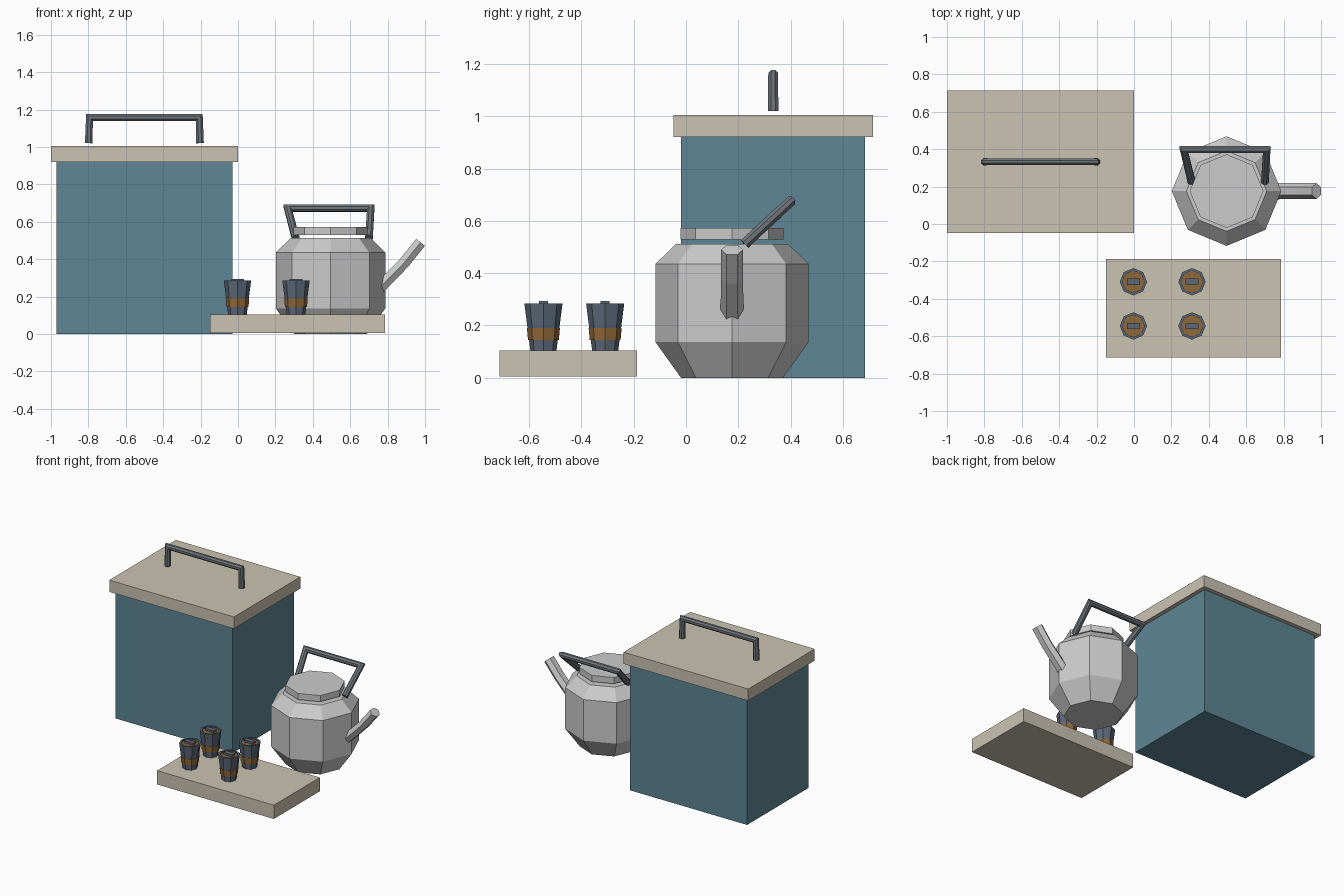
import bpy, bmesh, math
from mathutils import Vector

if "Cube" in bpy.data.objects:
    bpy.data.objects.remove(bpy.data.objects["Cube"])


def material(name, r, g, b):
    m = bpy.data.materials.new(name)
    m.diffuse_color = (r, g, b, 1)
    m.use_nodes = True
    m.node_tree.nodes["Principled BSDF"].inputs["Base Color"].default_value = m.diffuse_color
    return m


BLUE = material("blue_paint", 0.11, 0.24, 0.30)
CREAM = material("cream", 0.60, 0.55, 0.45)
SLATE = material("slate", 0.11, 0.14, 0.19)
ORANGE = material("orange", 0.28, 0.14, 0.04)
DARK = material("dark_metal", 0.16, 0.18, 0.20)


def finish(name, bm, mat=None):
    bmesh.ops.recalc_face_normals(bm, faces=bm.faces)
    mesh = bpy.data.meshes.new(name)
    bm.to_mesh(mesh)
    bm.free()
    ob = bpy.data.objects.new(name, mesh)
    bpy.context.collection.objects.link(ob)
    if mat:
        mesh.materials.append(mat)
    return ob


def box(name, x, y, z, mat=None):
    bm = bmesh.new()
    bmesh.ops.create_cube(bm, size=1)
    for v in bm.verts:
        v.co = [(lo + hi) / 2 + c * (hi - lo) for c, (lo, hi) in zip(v.co, (x, y, z))]
    return finish(name, bm, mat)


def skin(name, rings, mat=None):
    """Join matching rings of points with quads and cap both ends."""
    bm = bmesh.new()
    loops = [[bm.verts.new(p) for p in ring] for ring in rings]
    n = len(loops[0])
    for a, b in zip(loops, loops[1:]):
        for i in range(n):
            j = (i + 1) % n
            bm.faces.new((a[i], a[j], b[j], b[i]))
    bm.faces.new(loops[0])
    bm.faces.new(loops[-1])
    return finish(name, bm, mat)


def lathe(name, cx, cy, profile, mat=None, sides=8):
    angles = [2 * math.pi * i / sides for i in range(sides)]
    return skin(name, [[(cx + r * math.cos(a), cy + r * math.sin(a), z) for a in angles]
                       for r, z in profile], mat)


def tube(name, path, radii, side, sides=8, flat=1.0, phase=0.0, mat=None):
    """Mitred sweep along a planar path; side is the normal of its plane."""
    pts = [Vector(p) for p in path]
    side = Vector(side).normalized()
    dirs = [(b - a).normalized() for a, b in zip(pts, pts[1:])]
    rings = []
    for i, p in enumerate(pts):
        d0, d1 = dirs[max(i - 1, 0)], dirs[min(i, len(dirs) - 1)]
        t = (d0 + d1).normalized()
        across = side.cross(t) * flat / t.dot(d1)
        angles = [2 * math.pi * k / sides + phase for k in range(sides)]
        rings.append([p + radii[i] * (math.cos(a) * side + math.sin(a) * across)
                      for a in angles])
    return skin(name, rings, mat)


# Cool box: body, overhanging lid and carrying handle
box("cooler_body", (-0.97, -0.03), (-0.02, 0.685), (0, 0.92), BLUE)
box("cooler_lid", (-1.0, 0.0), (-0.047, 0.715), (0.92, 1.005), CREAM)
tube("cooler_handle",
     [(-0.798, 0.333, 1.02), (-0.794, 0.333, 1.158), (-0.207, 0.333, 1.158), (-0.203, 0.333, 1.02)],
     [0.022, 0.020, 0.020, 0.022], (0, 1, 0), phase=math.pi / 8, mat=DARK)

# Kettle: faceted body, lid, bent spout and tilted handle
KX, KY = 0.495, 0.176
lathe("kettle_body", KX, KY, [(0.195, 0), (0.293, 0.137), (0.293, 0.435), (0.215, 0.512)])
lathe("kettle_lid", KX, KY, [(0.197, 0.528), (0.197, 0.573)])
tube("kettle_spout", [(0.755, KY, 0.245), (0.888, KY, 0.38), (0.976, KY, 0.49)],
     [0.044, 0.042, 0.042], (0, 1, 0), sides=6, flat=0.82)
tube("kettle_handle",
     [(0.308, 0.225, 0.513), (0.266, 0.398, 0.673), (0.710, 0.398, 0.673), (0.700, 0.225, 0.513)],
     [0.022, 0.021, 0.021, 0.022], (0, -0.68, 0.735), phase=math.pi / 8, mat=DARK)

# Serving tray
box("tray", (-0.15, 0.787), (-0.713, -0.187), (0.005, 0.105), CREAM)

# Four cups with a band, a recessed top and a small tab
for i, x in enumerate((-0.003, 0.310)):
    for j, y in enumerate((-0.309, -0.545)):
        tag = f"{i}{j}"
        lathe("cup_" + tag, x, y, [(0.050, 0.105), (0.073, 0.285), (0.059, 0.285), (0.059, 0.272)], SLATE)
        lathe("cup_band_" + tag, x, y, [(0.059, 0.145), (0.063, 0.19)], ORANGE)
        lathe("cup_top_" + tag, x, y, [(0.058, 0.268), (0.058, 0.279)], ORANGE)
        box("cup_tab_" + tag, (x - 0.035, x + 0.035), (y - 0.017, y + 0.017), (0.275, 0.294), SLATE)
